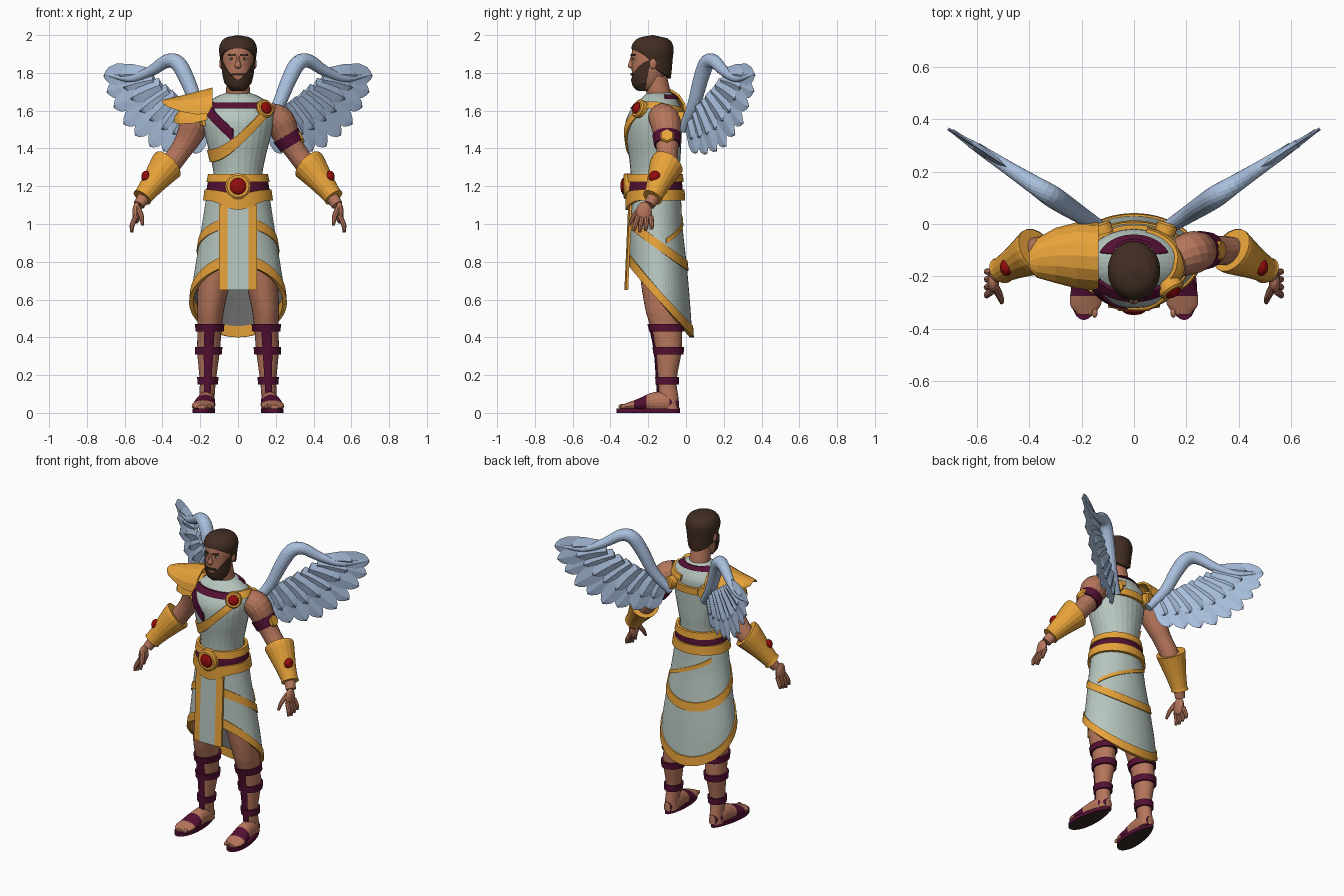
import bpy, bmesh, math
from mathutils import Vector

cube = bpy.data.objects.get("Cube")
if cube:
    bpy.data.objects.remove(cube, do_unlink=True)


def material(name, *rgb):
    lin = [(c / 255 / 12.92 if c < 11 else ((c / 255 + .055) / 1.055) ** 2.4) for c in rgb] + [1]
    m = bpy.data.materials.new(name)
    m.use_nodes = True
    m.diffuse_color = lin
    next(n for n in m.node_tree.nodes if n.type == 'BSDF_PRINCIPLED').inputs["Base Color"].default_value = lin
    return m


skin = material("skin", 182, 118, 92)
hair = material("dark hair", 66, 46, 35)
cloth = material("pale cloth", 183, 198, 191)
lining = material("grey lining", 112, 112, 112)
gold = material("gold", 232, 163, 58)
purple = material("purple leather", 84, 16, 52)
red = material("red gem", 150, 12, 12)
plume = material("pale blue feathers", 170, 192, 222)
sole_brown = material("sole brown", 55, 40, 35)
white = material("eye white", 215, 208, 198)
made = []


def finish(name, bm, mats):
    bmesh.ops.recalc_face_normals(bm, faces=bm.faces)
    me = bpy.data.meshes.new(name)
    bm.to_mesh(me)
    bm.free()
    for m in mats:
        me.materials.append(m)
    ob = bpy.data.objects.new(name, me)
    bpy.context.collection.objects.link(ob)
    made.append(ob)


def build(name, strips, mats, loop=False, pick=lambda i, j: 0):
    """Skin each strip of closed rings; pick chooses the material slot."""
    bm = bmesh.new()
    for strip in strips:
        vs = [[bm.verts.new(p) for p in ring] for ring in strip]
        m, n = len(vs), len(vs[0])
        for i in range(m if loop else m - 1):
            r, q = vs[i], vs[(i + 1) % m]
            for j in range(n):
                k = (j + 1) % n
                bm.faces.new((r[j], r[k], q[k], q[j])).material_index = pick(i, j)
        if not loop:
            bm.faces.new(vs[0]).material_index = pick(-1, 0)
            bm.faces.new(vs[-1]).material_index = pick(m, 0)
    finish(name, bm, mats)


def sample(st, t):
    """Smooth interpolation of stations keyed by their first value."""
    t = min(max(t, st[0][0]), st[-1][0])
    k = max(i for i in range(len(st) - 1) if st[i][0] <= t)

    def slope(i):
        a, b = st[max(i - 1, 0)], st[min(i + 1, len(st) - 1)]
        return [(q - p) / (b[0] - a[0]) for p, q in zip(a, b)]
    a, b = st[k], st[k + 1]
    h = b[0] - a[0]
    s = (t - a[0]) / h
    return [p + (q - p) * (3 - 2 * s) * s * s + h * s * (1 - s) * (m * (1 - s) - n * s)
            for p, q, m, n in zip(a, b, slope(k), slope(k + 1))]


def spread(st, sub):
    return [a[0] + (b[0] - a[0]) * i / sub for a, b in zip(st, st[1:]) for i in range(sub)] + [st[-1][0]]


def point(st, a, z, out=0):
    _, cx, cy, rx, ry = sample(st, z)
    return Vector((cx + max(rx + out, .001) * math.cos(a), cy + max(ry + out, .001) * math.sin(a), z))


def loft(name, st, mat, n=28):
    build(name, [[[point(st, math.tau * i / n, z) for i in range(n)] for z in spread(st, 4)]], [mat])


def shell(name, st, a0, a1, lo, hi, mats, out=.01, inn=-.006, rows=1):
    """Plate hugging a lofted body, between two heights that may vary with angle."""
    full = a1 - a0 == 360
    cols = max(4, int((a1 - a0) / 6))
    rings = []
    for i in range(cols + (not full)):
        a = math.radians(a0 + (a1 - a0) * i / cols)
        l, h = [f(a) if callable(f) else f for f in (lo, hi)]
        zs = [l + (h - l) * j / rows for j in range(rows + 1)]
        rings.append([point(st, a, z, out) for z in zs] + [point(st, a, z, inn) for z in reversed(zs)])
    build(name, [rings], mats, full, lambda i, j: int(len(mats) > 1 and j > rows))


def band(name, st, a0, a1, mid, width, mat, **kw):
    shell(name, st, a0, a1, lambda a: mid(a) - width / 2, lambda a: mid(a) + width / 2, [mat], **kw)


def tube(name, pts, mat, n=16, sub=4):
    st = [(i,) + tuple(p) for i, p in enumerate(pts)]
    sam = [sample(st, t)[1:] for t in spread(st, sub)]
    pos = [Vector(p[:3]) for p in sam]
    main = (pos[-1] - pos[0]).normalized()
    ref = Vector((0, 0, 1)) if abs(main.y) > .8 else Vector((0, 1, 0))
    rings = []
    for i, p in enumerate(pos):
        t = (pos[min(i + 1, len(pos) - 1)] - pos[max(i - 1, 0)]).normalized()
        u = t.cross(ref).normalized()
        v = t.cross(u)
        rings.append([p + (u * math.cos(math.tau * j / n) + v * math.sin(math.tau * j / n)) * max(sam[i][3], .001)
                      for j in range(n)])
    build(name, [rings], [mat])


def blob(name, loc, scale, mat):
    bm = bmesh.new()
    bmesh.ops.create_uvsphere(bm, u_segments=16, v_segments=10, radius=1)
    for v in bm.verts:
        v.co = Vector(loc) + Vector([c * s for c, s in zip(v.co, scale)])
    finish(name, bm, [mat])


def medallion(name, loc, normal, r, gem=None, n=20):
    loc, normal = Vector(loc), Vector(normal).normalized()
    def stack(steps):
        return [(*(loc + normal * d), r * k) for d, k in steps]
    tube(name + "_disc", stack([(-.03, 1), (.006, 1), (.014, .85)]), gold, n, 1)
    if gem:
        tube(name + "_gem", stack([(.008, .68), (.018, .62), (.026, .4), (.03, .05)]), gem, n, 1)


def back(a):
    return (1 + math.sin(a)) / 2


# Torso, neck and head
torso = [(1.08, 0, -.165, .165, .135), (1.25, 0, -.165, .13, .128), (1.35, 0, -.165, .145, .136),
         (1.45, 0, -.17, .17, .146), (1.54, 0, -.17, .187, .15), (1.6, 0, -.158, .188, .137),
         (1.645, 0, -.147, .155, .107), (1.68, 0, -.142, .1, .08), (1.695, 0, -.14, .06, .06)]
loft("tunic_top", torso, cloth)
loft("neck", [(1.6, 0, -.14, .068, .066), (1.68, 0, -.143, .064, .064), (1.78, 0, -.165, .06, .065)], skin)
head = [(1.705, 0, -.215, .03, .035), (1.73, 0, -.21, .056, .064), (1.78, 0, -.2, .073, .085),
        (1.84, 0, -.19, .08, .098), (1.9, 0, -.185, .083, .103), (1.95, 0, -.18, .075, .095),
        (1.985, 0, -.175, .045, .06)]
loft("head", head, skin)
scalp = [(1.74, 0, -.165, .07, .08), (1.8, 0, -.172, .084, .095), (1.87, 0, -.178, .094, .107),
         (1.93, 0, -.178, .1, .112), (1.97, 0, -.176, .085, .095), (1.99, 0, -.175, .055, .06),
         (2, 0, -.175, .002, .002)]


def hairline(a):
    s = -math.sin(a)
    return 1.83 + (.1 * math.sqrt(s) if s > 0 else .06 * s)


shell("hair", scalp, 0, 360, hairline, 2, [hair], out=0, inn=-.015, rows=14)
shell("beard", head, -178, -2, 1.708, lambda a: 1.765 + .1 * math.cos(a) ** 2, [hair], out=.008, rows=4)
shell("moustache", head, -115, -65, 1.786, 1.8, [hair], out=.007)
loft("nose", [(1.822, 0, -.287, .01, .008), (1.835, 0, -.291, .017, .016),
              (1.86, 0, -.287, .011, .014), (1.895, 0, -.28, .008, .01)], skin, 12)
for s, side in ((1, "left"), (-1, "right")):
    blob(side + "_eye", (s * .033, -.272, 1.875), (.015, .01, .008), white)
    blob(side + "_iris", (s * .033, -.279, 1.875), (.006, .005, .007), hair)
    blob(side + "_ear", (s * .087, -.175, 1.85), (.012, .02, .03), skin)
    shell(side + "_eyebrow", head, -90 + s * 23 - 13, -90 + s * 23 + 13, 1.889, 1.9, [hair], out=.006)

# Sashes, shoulder straps and brooch
band("gold_sash", torso, -200, -38, lambda a: 1.44 + .15 * math.cos(a) + .07 * math.cos(a) ** 2, .065, gold, rows=3)
band("purple_sash", torso, -146, -98, lambda a: 1.61 - .17 * (a + 2.55), .07, purple, out=.008, rows=3)
shell("purple_collar", torso, -145, -40, 1.612, 1.642, [purple], out=.012, rows=2)
shell("purple_nape", torso, 20, 160, 1.663, 1.685, [purple], out=.01, rows=2)
band("shoulder_strap", torso, -45, 75, lambda a: 1.63 - .03 * max(math.sin(a), 0), .035, gold, out=.012, rows=2)
shell("back_band", torso, 35, 200, 1.52, 1.565, [gold], out=.016, rows=2)
medallion("brooch", (.143, -.25, 1.61), (.5, -.8, .3), .05, red)

# Belt
belt = [(1.05, 0, -.16, .182, .146), (1.2, 0, -.165, .16, .142), (1.3, 0, -.165, .138, .133)]
shell("belt_upper", belt, 0, 360, 1.222, 1.265, [gold], out=.012, rows=2)
shell("belt_middle", belt, 0, 360, 1.165, 1.23, [purple], out=.004, rows=2)
shell("belt_lower", belt, 0, 360, lambda a: 1.125 - .05 * max(-math.sin(a), 0) ** 6,
      lambda a: 1.182 - .02 * max(-math.sin(a), 0) ** 6, [gold], out=.014, rows=3)
medallion("buckle", (0, -.318, 1.2), (0, -1, 0), .068, red, 28)

# Skirt with trims and front panel
skirt = [(.38, 0, -.13, .25, .165), (.6, 0, -.14, .25, .16), (.8, 0, -.148, .222, .15),
         (1, 0, -.16, .19, .14), (1.14, 0, -.163, .168, .137)]
shell("skirt", skirt, 0, 360, lambda a: .79 - .38 * back(a), 1.14, [cloth, lining], out=0, inn=-.008, rows=10)
band("skirt_hem", skirt, 0, 360, lambda a: .81 - .38 * back(a), .06, gold, out=.008, inn=-.014, rows=2)
band("skirt_middle_trim", skirt, 0, 360, lambda a: 1.01 - .23 * back(a), .055, gold, out=.007, rows=2)
band("skirt_back_trim", skirt, 20, 140, lambda a: .88 + .085 * a, .025, gold, out=.006, rows=2)
edge = (-.1, -.056, .056, .1)
build("front_panel", [[[(x, -.31 - .02 * t / 8 + 1.2 * x * x + d, 1.1 - .45 * t / 8)
                        for d, xs in ((0, edge), (.012, edge[::-1])) for x in xs] for t in range(9)]],
      [gold, cloth], pick=lambda i, j: int(j in (1, 5)))

# Limbs, bracers, sandals and wings on both sides
for s, side in ((1, "left"), (-1, "right")):
    def put(pts):
        return [(s * p[0],) + tuple(p[1:]) for p in pts]

    tube(side + "_arm", put([(.16, -.135, 1.575, .07), (.22, -.11, 1.54, .082), (.265, -.1, 1.45, .066),
                             (.31, -.1, 1.38, .056), (.37, -.105, 1.3, .056), (.43, -.13, 1.23, .054),
                             (.495, -.17, 1.145, .036), (.525, -.195, 1.1, .03)]), skin)
    tube(side + "_bracer", put([(.372, -.1, 1.315, .09), (.385, -.108, 1.3, .088), (.45, -.145, 1.215, .064),
                                (.498, -.172, 1.152, .051), (.507, -.178, 1.14, .054)]), gold, 18, 2)
    blob(side + "_bracer_gem", (s * .487, -.165, 1.25), (.025, .033, .032), red)
    blob(side + "_palm", (s * .537, -.222, 1.06), (.022, .042, .058), skin)
    for f in range(4):
        y = -.255 + .023 * f
        tube(f"{side}_finger_{f + 1}", put([(.54, y, 1.04, .014), (.56, y - .014 + .006 * f, .995, .013),
                                            (.562, y - .022 + .008 * f, .955 + .008 * abs(f - 1), .008)]), skin, 8)
    tube(side + "_thumb", put([(.53, -.24, 1.085, .016), (.512, -.275, 1.04, .014), (.505, -.3, .995, .008)]), skin, 8)

    leg = [(z, s * x, y, rx, ry) for z, x, y, rx, ry in (
        (.02, .165, -.085, .042, .05), (.08, .164, -.092, .04, .052), (.17, .16, -.1, .043, .05),
        (.33, .156, -.093, .06, .07), (.45, .15, -.105, .064, .082), (.55, .145, -.122, .072, .094),
        (.75, .12, -.145, .088, .1), (1, .1, -.155, .085, .1))]
    loft(side + "_leg", leg, skin)
    for z in (.17, .33, .45):
        shell(f"{side}_leg_strap_{z:.2f}", leg, 0, 360, z - .02, z + .02, [purple], out=.012)
    shell(side + "_shin_strap", leg, -112, -68, .06, .45, [purple], out=.009, rows=10)
    foot = [(-.345, .185, .03, .03, .012), (-.31, .185, .034, .058, .02), (-.25, .18, .042, .06, .034),
            (-.18, .172, .055, .05, .052), (-.1, .167, .055, .045, .055), (-.04, .165, .045, .025, .035)]
    rings, heights = [], spread(foot, 5)
    for y in heights:
        _, cx, cz, rx, rz = sample(foot, y)
        rings.append([(s * (cx + rx * math.cos(a)), y, max(cz + rz * math.sin(a), .015))
                      for a in [math.tau * j / 20 for j in range(20)]])
    build(side + "_foot", [rings], [skin, purple],
          pick=lambda i, j: int(0 <= i < len(heights) and (-.275 < heights[i] < -.215 or heights[i] > -.09)))
    for t in range(5):
        blob(f"{side}_toe_{t + 1}", (s * (.15 + .018 * t), -.338 + .007 * t, .034), (.011, .02, .013), skin)
    outline = [(s * (.18 - .012 * math.sin(a) + (.057 - .013 * math.sin(a)) * math.cos(a)), -.2 + .167 * math.sin(a))
               for a in [math.tau * j / 28 for j in range(28)]]
    build(side + "_sandal_sole", [[[(x, y, z) for x, y in outline] for z in (0, .024)]],
          [purple, sole_brown], pick=lambda i, j: int(i == -1))

    def wing(u, n, z):
        return Vector((s * (.15 + .84 * u - .545 * n), .545 * u + .84 * n, z))

    bone = [(-.03, 1.5, .026), (.07, 1.62, .034), (.14, 1.76, .04), (.2, 1.85, .042), (.27, 1.862, .036),
            (.37, 1.81, .028), (.5, 1.77, .02), (.66, 1.793, .005)]
    tube(side + "_wing_arm", [(*wing(u, 0, z), r) for u, z, r in bone], plume)
    tips = [(.667, 1.785), (.65, 1.7), (.605, 1.62), (.545, 1.53), (.47, 1.47), (.38, 1.41), (.29, 1.385),
            (.19, 1.37), (.1, 1.375)]
    feathers = []
    for layer, reach in enumerate((1, .62)):
        for i, tip in enumerate(tips):
            k = i / (len(tips) - 1)
            base = Vector((.4 - .38 * k, 1.79 - .22 * k))
            along = (Vector(tip) - base) * reach
            across = Vector((-along.y, along.x)).normalized() * (.058 - .008 * layer)
            lift = .004 * (i % 2)
            half = .006 + .01 * layer
            rows = []
            for t, w in ((0, .7), (.35, .95), (.7, 1), (.88, .75), (.96, .4), (1, .03)):
                c = base + along * t - across * .35 * t * t + across * .35 * t
                l, r = c + across * w, c - across * w
                rows.append([wing(l.x, lift, l.y), wing(c.x, lift + half, c.y),
                             wing(r.x, lift, r.y), wing(c.x, lift - half, c.y)])
            feathers.append(rows)
    build(side + "_wing_feathers", feathers, [plume])
    medallion(side + "_wing_mount", (s * .125, -.01, 1.555), (s * .3, 1, 0), .04)

# Band on the left upper arm
tube("armband", [(.253, -.102, 1.47, .076), (.285, -.1, 1.418, .069)], purple, 20, 1)
medallion("armband_plate", (.325, -.1, 1.465), (.88, 0, .45), .04, None, 6)


# Layered guard on the right shoulder
def arch(name, stations):
    rings = [[(x, cy + w * k * math.cos(a), base + h * k * math.sin(a))
              for k, steps in ((1, range(9)), (.9, range(8, -1, -1)))
              for a in [math.pi * j / 8 for j in steps]] for x, cy, w, base, h in stations]
    build(name, [rings], [gold])


arch("shoulder_guard_top", [(-.135, -.125, .13, 1.585, .138), (-.22, -.12, .126, 1.58, .12),
                            (-.3, -.12, .105, 1.595, .085), (-.37, -.13, .075, 1.62, .045),
                            (-.4, -.14, .035, 1.638, .018)])
arch("shoulder_guard_lower", [(-.15, -.12, .125, 1.555, .1), (-.24, -.115, .115, 1.532, .1),
                              (-.31, -.115, .085, 1.53, .075), (-.335, -.115, .05, 1.535, .035)])

# Smooth shading with sharp edges kept
for ob in bpy.context.view_layer.objects:
    ob.select_set(ob in made)
bpy.context.view_layer.objects.active = made[0]
bpy.ops.object.shade_smooth_by_angle(angle=math.radians(38))
